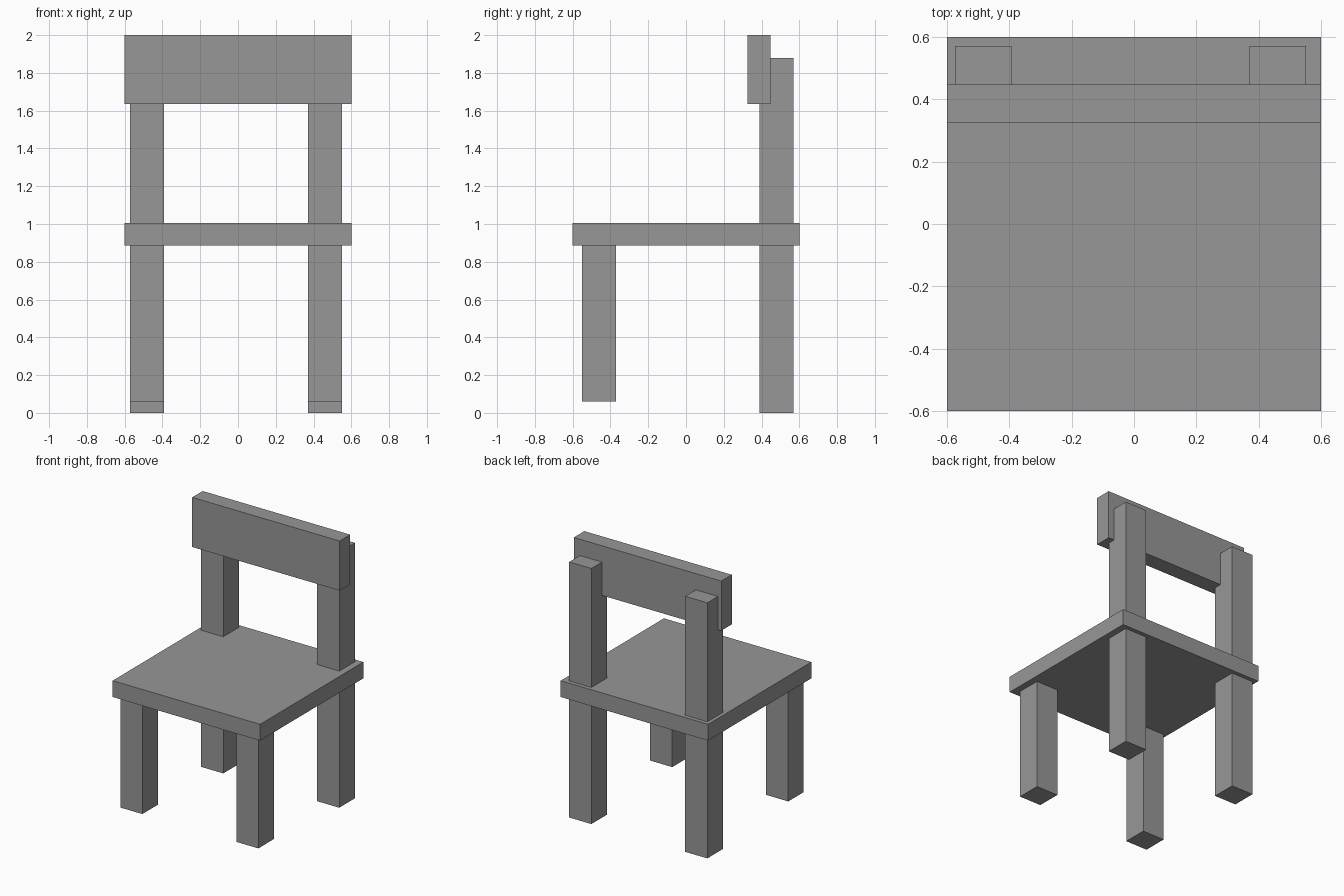
import bpy
from mathutils import Vector

default_cube = bpy.data.objects.get("Cube")
if default_cube:
    bpy.data.objects.remove(default_cube, do_unlink=True)

# One plain grey for the whole chair
GREY = (0.31, 0.31, 0.31, 1.0)
grey = bpy.data.materials.new("plain_grey")
grey.use_nodes = True
grey.diffuse_color = GREY
bsdf = next(n for n in grey.node_tree.nodes if n.type == "BSDF_PRINCIPLED")
bsdf.inputs["Base Color"].default_value = GREY


def box(name, low, high):
    """Axis-aligned box between two opposite corners."""
    low, high = Vector(low), Vector(high)
    bpy.ops.mesh.primitive_cube_add(size=1, location=(low + high) / 2)
    obj = bpy.context.object
    obj.name = name
    obj.scale = high - low
    bpy.ops.object.transform_apply(location=False, rotation=False, scale=True)
    obj.data.materials.append(grey)
    return obj


SEAT_BOTTOM, SEAT_TOP = 0.885, 1.005
LEG = 0.18

# Seat slab and backrest board
box("seat", (-0.6, -0.6, SEAT_BOTTOM), (0.6, 0.6, SEAT_TOP))
box("backrest", (-0.6, 0.325, 1.635), (0.6, 0.447, 2.0))

# Shorter front legs, and back posts running through the seat to the backrest
for side, x in (("right", -0.573), ("left", 0.371)):
    box(f"front_leg_{side}", (x, -0.55, 0.06), (x + LEG, -0.55 + LEG, SEAT_BOTTOM))
    box(f"back_post_{side}", (x, 0.39, 0.0), (x + LEG, 0.39 + LEG, 1.88))
